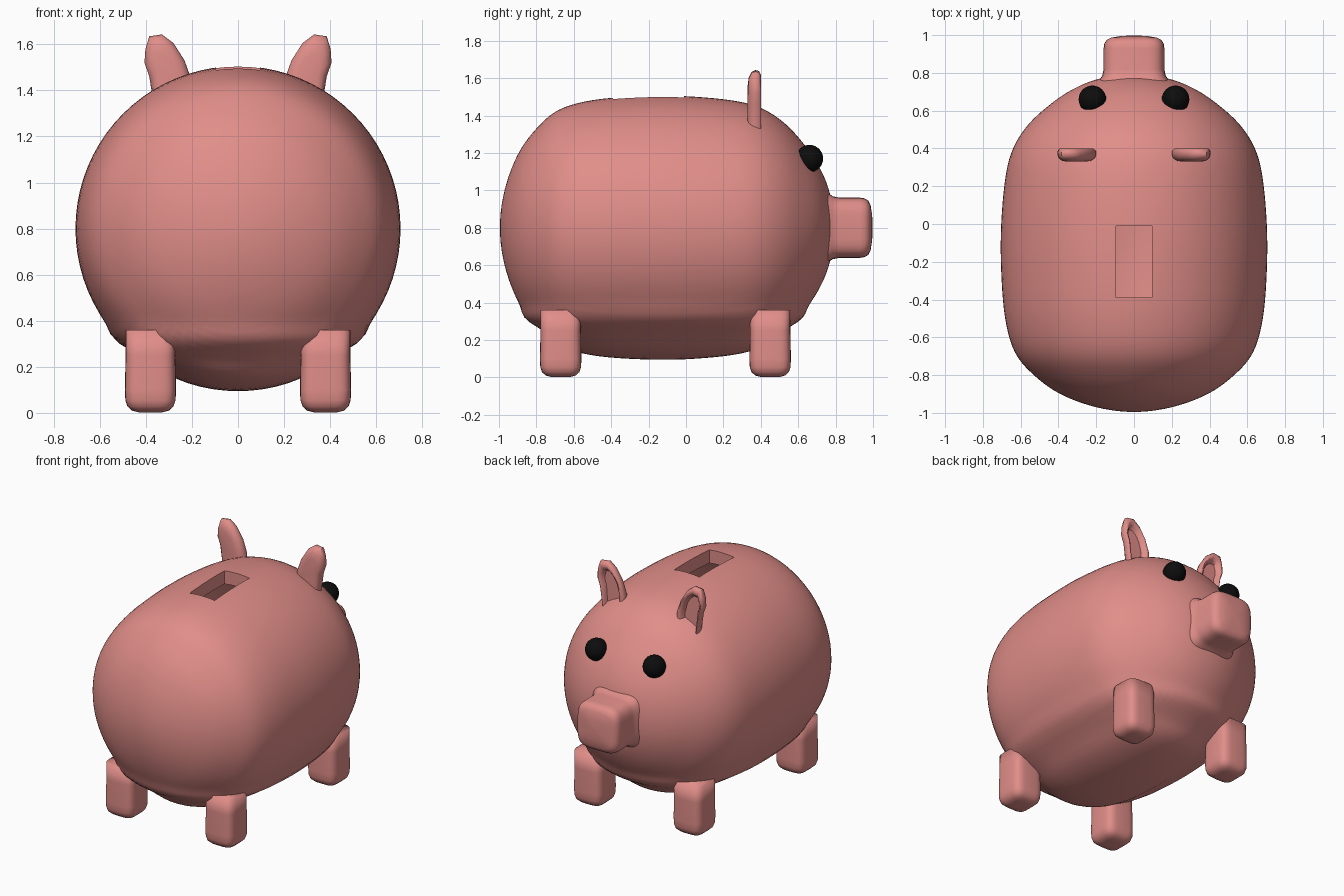
import bpy, bmesh
from math import sin, cos, pi, exp, hypot, copysign
from mathutils import Vector

if "Cube" in bpy.data.objects:
    bpy.data.objects.remove(bpy.data.objects["Cube"])


def material(name, rgb):
    m = bpy.data.materials.new(name)
    m.diffuse_color = (*rgb, 1)
    m.use_nodes = True
    m.node_tree.nodes["Principled BSDF"].inputs["Base Color"].default_value = m.diffuse_color
    return m


PINK = material("pink", (0.75, 0.27, 0.25))
BLACK = material("black", (0.004, 0.004, 0.004))


def finish(bm, name, mat, smooth=True):
    bmesh.ops.recalc_face_normals(bm, faces=bm.faces)
    me = bpy.data.meshes.new(name)
    bm.to_mesh(me)
    bm.free()
    if mat:
        me.materials.append(mat)
    for p in me.polygons:
        p.use_smooth = smooth
    ob = bpy.data.objects.new(name, me)
    bpy.context.collection.objects.link(ob)
    return ob


def sharpen(ob, angle):
    bpy.ops.object.select_all(action='DESELECT')
    ob.select_set(True)
    bpy.context.view_layer.objects.active = ob
    bpy.ops.object.shade_smooth_by_angle(angle=angle)


def catmull(pts, steps):
    out = []
    for i in range(1, len(pts) - 2):
        a, b, c, d = (Vector(p) for p in pts[i - 1:i + 3])
        for k in range(steps):
            t = k / steps
            out.append(0.5 * (2 * b + (c - a) * t + (2 * a - 5 * b + 4 * c - d) * t * t
                              + (3 * b - a - 3 * c + d) * t ** 3))
    return out + [Vector(pts[-2])]


def bridge(bm, rings):
    n = len(rings[0])
    for a, b in zip(rings, rings[1:]):
        for i in range(n):
            j = (i + 1) % n
            bm.faces.new((a[i], a[j], b[j], b[i]))


def loft(name, centre, axis, sections, power=4, n=40):
    """Rounded-square bar: sections are (position along axis, half width)."""
    bm = bmesh.new()
    rings = []
    for h, r in sections:
        ring = []
        for i in range(n):
            c, s = cos(2 * pi * i / n), sin(2 * pi * i / n)
            u = copysign(abs(c) ** (2 / power), c) * r
            v = copysign(abs(s) ** (2 / power), s) * r
            p = (u, h, v) if axis == 'y' else (u, v, h)
            ring.append(bm.verts.new(Vector(centre) + Vector(p)))
        rings.append(ring)
    bridge(bm, rings)
    bm.faces.new(rings[0])
    bm.faces.new(rings[-1])
    return finish(bm, name, PINK)


# body: turned around the y axis, with a soft ridge around the belly
profile = [(-0.97, -0.2), (-0.995, 0), (-0.97, 0.2), (-0.9, 0.39), (-0.8, 0.53), (-0.68, 0.63),
           (-0.5, 0.682), (-0.25, 0.703), (0, 0.703), (0.25, 0.68), (0.4, 0.64),
           (0.52, 0.565), (0.62, 0.46), (0.71, 0.33), (0.77, 0.18), (0.79, 0), (0.77, -0.18)]
curve = catmull(profile, 5)
SEG = 80
bm = bmesh.new()
rings = []
for y, r in curve[1:-1]:
    ring = []
    for i in range(SEG):
        a = 2 * pi * i / SEG
        x, z = r * sin(a), 0.8 - r * cos(a)
        push = 0.022 * exp(-((z - 0.32) / 0.045) ** 2) - 0.022 * exp(-((z - 0.22) / 0.05) ** 2)
        d = hypot(x, y + 0.1)
        k = 1 + push / max(d, 0.3)
        ring.append(bm.verts.new((x * k, (y + 0.1) * k - 0.1, z)))
    rings.append(ring)
bridge(bm, rings)
for ring, end in ((rings[0], curve[0]), (rings[-1], curve[-1])):
    tip = bm.verts.new((0, end[0], 0.8))
    for i in range(SEG):
        bm.faces.new((ring[i], ring[(i + 1) % SEG], tip))
body = finish(bm, "body", PINK)
shell = body.modifiers.new("shell", 'SOLIDIFY')
shell.thickness = 0.09
shell.offset = -1

# coin slot cut through the shell
bm = bmesh.new()
bmesh.ops.create_cube(bm, size=1)
for v in bm.verts:
    v.co = Vector((v.co.x * 0.19, v.co.y * 0.38 - 0.2, v.co.z * 0.5 + 1.5))
cutter = finish(bm, "slot_cutter", PINK, False)
cutter.hide_render = True
cutter.hide_viewport = True
cut = body.modifiers.new("slot", 'BOOLEAN')
cut.object = cutter
cut.operation = 'DIFFERENCE'
cut.solver = 'EXACT'
sharpen(body, 0.7)

# snout with flared root and rounded front
loft("snout", (0, 0, 0.8), 'y',
     [(0.70, 0.20), (0.76, 0.185), (0.785, 0.168), (0.82, 0.161), (0.93, 0.161), (0.955, 0.157),
      (0.975, 0.145), (0.987, 0.12), (0.995, 0.07), (0.998, 0.02)])

# legs, ears and eyes on both sides
ear_outline = [(0.20, 1.38), (0.20, 1.44), (0.232, 1.53), (0.28, 1.605), (0.33, 1.643),
               (0.385, 1.635), (0.402, 1.58), (0.406, 1.52), (0.385, 1.46), (0.365, 1.33)]
for side, label in ((-1, "left"), (1, "right")):
    for y, end in ((-0.67, "back"), (0.45, "front")):
        loft(f"{end}_leg_{label}", (side * 0.38, y, 0), 'z',
             [(0.001, 0.02), (0.002, 0.05), (0.01, 0.08), (0.028, 0.1), (0.055, 0.109),
              (0.1, 0.111), (0.25, 0.108), (0.36, 0.108)])

    # ear: rounded slab with a hollow facing the snout
    bm = bmesh.new()
    mid = Vector((0.31, 0, 1.48))
    rings = []
    for y, k in ((0.33, 0.5), (0.335, 0.75), (0.35, 0.94), (0.37, 1), (0.39, 0.97),
                 (0.40, 0.85), (0.397, 0.74), (0.385, 0.64), (0.365, 0.55)):
        ring = []
        for x, z in ear_outline:
            p = mid + (Vector((x, 0, z)) - mid) * k
            if z < 1.45:          # keep the root buried in the body
                p.z = z
            ring.append(bm.verts.new((side * p.x, y, p.z)))
        rings.append(ring)
    bridge(bm, rings)
    bm.faces.new(rings[0])
    bm.faces.new(rings[-1])
    sharpen(finish(bm, f"ear_{label}", PINK), 0.9)

    bm = bmesh.new()
    bmesh.ops.create_uvsphere(bm, u_segments=32, v_segments=16, radius=0.073)
    bmesh.ops.translate(bm, verts=bm.verts, vec=(side * 0.22, 0.66, 1.17))
    finish(bm, f"eye_{label}", BLACK)
